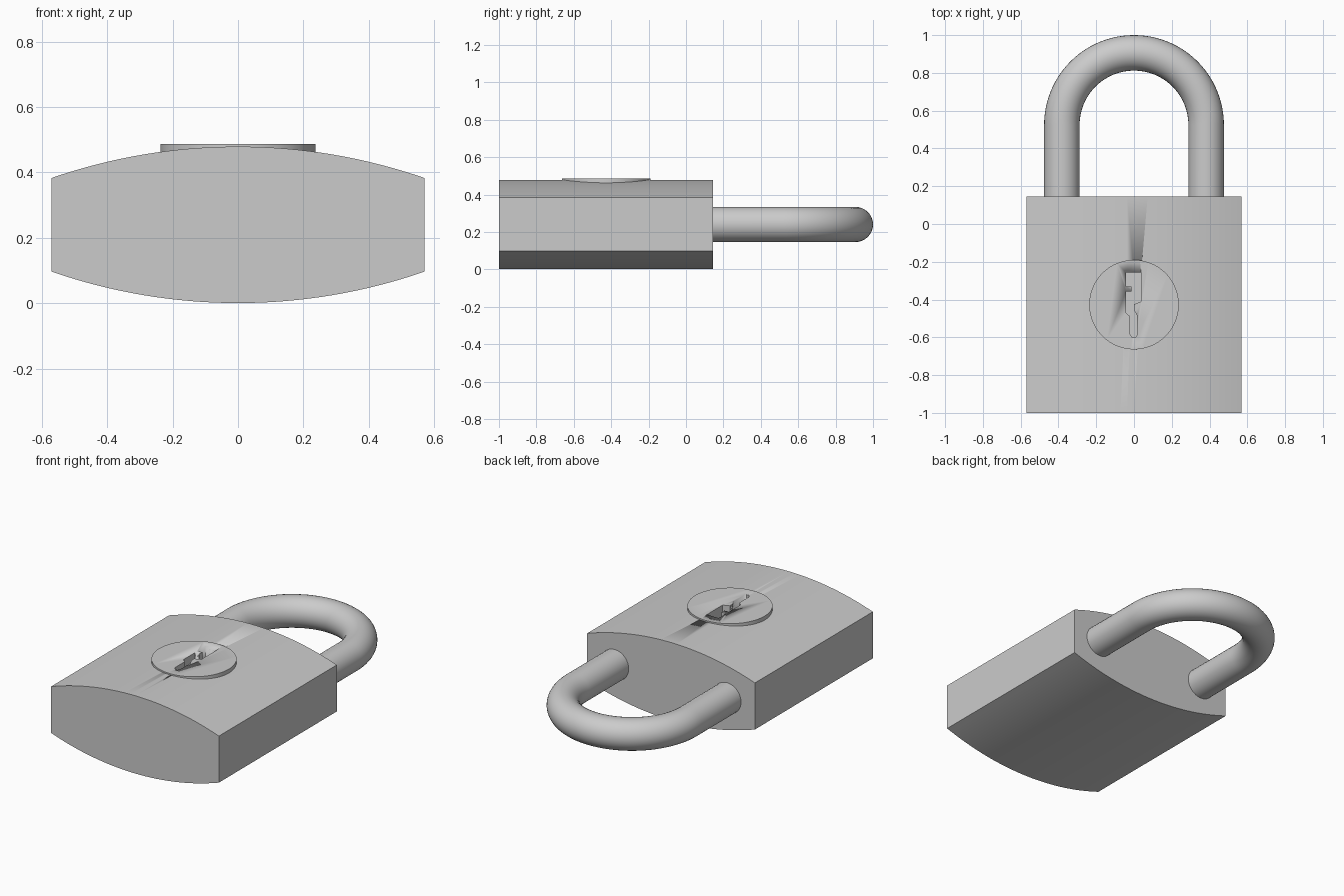
import bpy, bmesh, math
from mathutils import Vector, Matrix

cube = bpy.data.objects.get("Cube")
if cube:
    bpy.data.objects.remove(cube, do_unlink=True)

GREY = (0.6, 0.6, 0.6, 1)
metal = bpy.data.materials.new("grey_metal")
metal.use_nodes = True
metal.diffuse_color = GREY
metal.node_tree.nodes["Principled BSDF"].inputs["Base Color"].default_value = GREY


def finish(name, bm, smooth_angle=30):
    """Turn a bmesh into a named, shaded object."""
    bmesh.ops.recalc_face_normals(bm, faces=bm.faces)
    mesh = bpy.data.meshes.new(name)
    bm.to_mesh(mesh)
    bm.free()
    mesh.materials.append(metal)
    obj = bpy.data.objects.new(name, mesh)
    bpy.context.collection.objects.link(obj)
    bpy.ops.object.select_all(action='DESELECT')
    obj.select_set(True)
    bpy.context.view_layer.objects.active = obj
    bpy.ops.object.shade_smooth_by_angle(angle=math.radians(smooth_angle))
    return obj


def prism(name, points, offset):
    """Extrude a closed outline along an offset."""
    bm = bmesh.new()
    face = bm.faces.new([bm.verts.new(p) for p in points])
    moved = bmesh.ops.extrude_face_region(bm, geom=[face], use_keep_orig=True)
    bmesh.ops.translate(bm, vec=offset,
                        verts=[v for v in moved["geom"] if isinstance(v, bmesh.types.BMVert)])
    return finish(name, bm)


# Lock body: bulging top and bottom arcs, flat sides
HALF, MID, BULGE, EDGE = 0.57, 0.24, 0.239, 0.143
BACK = 0.145
sag = BULGE - EDGE
radius = (HALF ** 2 + sag ** 2) / (2 * sag)
sweep = math.asin(HALF / radius)
upper = []
STEPS = 32
for i in range(STEPS + 1):
    a = sweep * (1 - 2 * i / STEPS)
    upper.append((radius * math.sin(a), BULGE - radius * (1 - math.cos(a))))
outline = upper + [(-x, -z) for x, z in upper]
body = prism("lock_body", [(x, -1, MID + z) for x, z in outline], (0, 1 + BACK, 0))

# Round lock plug
PLUG_Y, PLUG_TOP, PLUG_DEPTH = -0.427, 0.487, 0.1
bm = bmesh.new()
bmesh.ops.create_cone(bm, cap_ends=True, segments=96, radius1=0.237, radius2=0.237,
                      depth=PLUG_DEPTH,
                      matrix=Matrix.Translation((0, PLUG_Y, PLUG_TOP - PLUG_DEPTH / 2)))
plug = finish("lock_plug", bm)

# Keyhole cut through the plug and into the body
keyhole = [(-.042, -.257), (.038, -.257), (.038, -.41), (0, -.425), (0, -.455),
           (.017, -.485), (.017, -.585), (.008, -.6), (-.01, -.6), (-.02, -.585),
           (-.02, -.49), (-.042, -.47), (-.042, -.357), (-.012, -.357),
           (-.012, -.33), (-.042, -.33)]
cutter = prism("keyhole_cutter", [(x, y, 0.34) for x, y in keyhole], (0, 0, 0.3))
cutter.hide_render = True
for obj in (body, plug):
    cut = obj.modifiers.new("keyhole", 'BOOLEAN')
    cut.operation = 'DIFFERENCE'
    cut.solver = 'EXACT'
    cut.object = cutter
    bpy.context.view_layer.objects.active = obj
    bpy.ops.object.modifier_apply(modifier=cut.name)
bpy.data.objects.remove(cutter, do_unlink=True)

# Shackle: round bar swept along a U
BEND, BAR, BEND_Y, SIDES, TURNS = 0.382, 0.094, 0.524, 32, 48
path = [(Vector((BEND, 0, MID)), 0)]
for i in range(TURNS + 1):
    a = math.pi * i / TURNS
    path.append((Vector((BEND * math.cos(a), BEND_Y + BEND * math.sin(a), MID)), a))
path.append((Vector((-BEND, 0, MID)), math.pi))
bm = bmesh.new()
rings = []
for centre, a in path:
    outward = Vector((math.cos(a), math.sin(a), 0)) * BAR
    ring = []
    for k in range(SIDES):
        t = math.tau * k / SIDES
        ring.append(bm.verts.new(centre + outward * math.cos(t) + Vector((0, 0, BAR * math.sin(t)))))
    rings.append(ring)
for r, s in zip(rings, rings[1:]):
    for k in range(SIDES):
        n = (k + 1) % SIDES
        bm.faces.new((r[k], r[n], s[n], s[k]))
bm.faces.new(rings[0])
bm.faces.new(rings[-1])
finish("shackle", bm)
